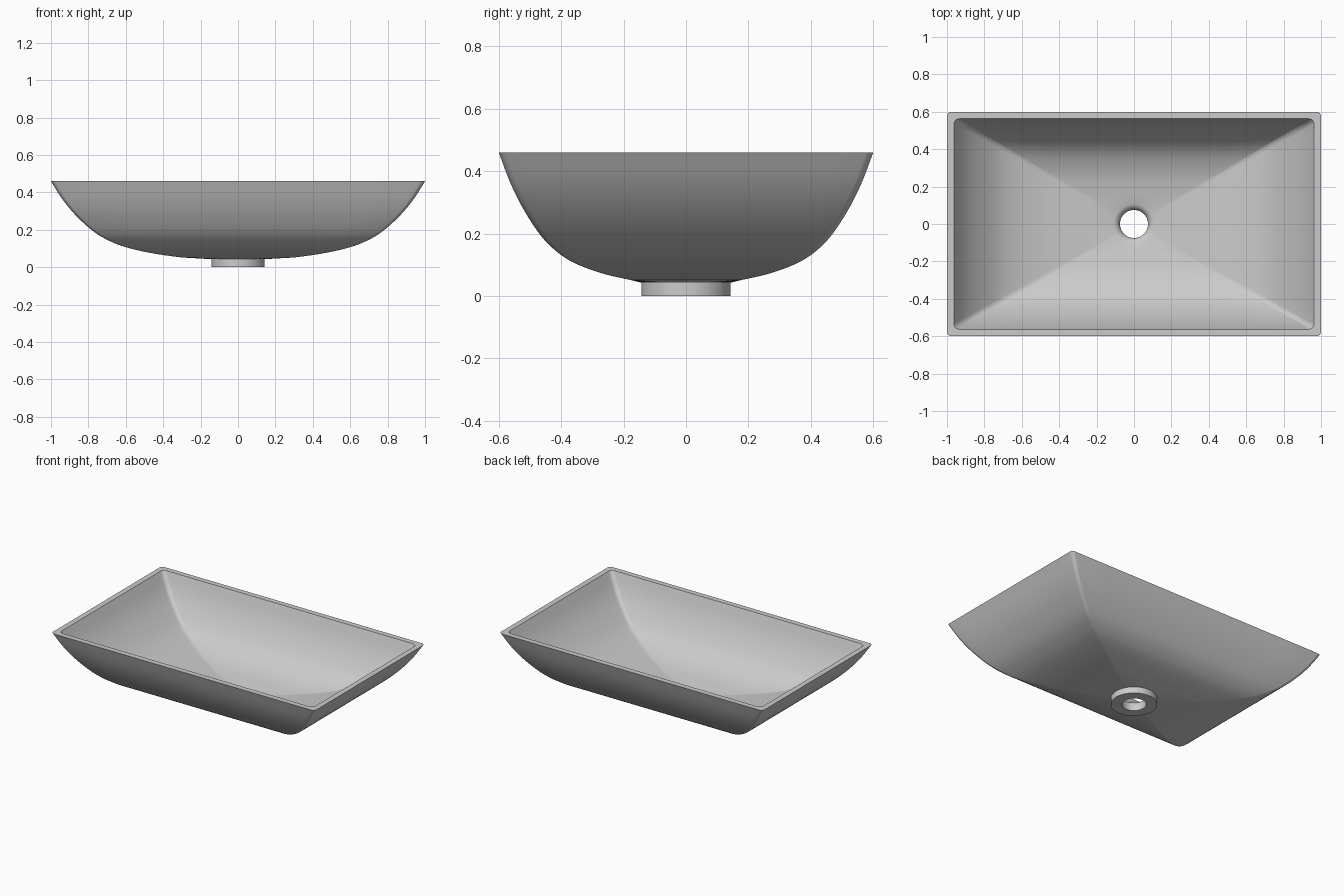
import bpy, bmesh, math

if "Cube" in bpy.data.objects:
    bpy.data.objects.remove(bpy.data.objects["Cube"])

HX, HY, RIM_Z, WALL = 1.0, 0.6, 0.46, 0.037


def rounded_rect(hx, hy, r, side=14, arc=8):
    """Rounded rectangle outline; points on the straight sides are evenly spaced by angle."""
    pts = []
    for i, (sx, sy) in enumerate([(1, 1), (-1, 1), (-1, -1), (1, -1)]):
        cx, cy = sx * (hx - r), sy * (hy - r)
        for k in range(arc + 1):
            a = math.pi / 2 * (i + k / arc)
            pts.append((cx + r * math.cos(a), cy + r * math.sin(a)))
        # straight run to the next corner
        a0 = math.atan2(hy, hx - r) if i % 2 else math.atan2(hx - r, hy)
        if i % 2:
            a0 = math.atan2(hy - r, hx)
        for k in range(1, side):
            s = math.tan(a0 * (1 - 2 * k / side))
            pts.append([(hy * s, hy), (-hx, hx * s), (-hy * s, -hy), (hx, -hx * s)][i])
    return pts


def smooth_profile(p, steps=5):
    """Catmull-Rom curve through the profile points."""
    q = [p[0]] + p + [p[-1]]
    out = []
    for a, b, c, d in zip(q, q[1:], q[2:], q[3:]):
        for k in range(steps):
            t = k / steps
            out.append(tuple(0.5 * (2 * b[j] + (c[j] - a[j]) * t
                       + (2 * a[j] - 5 * b[j] + 4 * c[j] - d[j]) * t * t
                       + (3 * b[j] - a[j] - 3 * c[j] + d[j]) * t ** 3) for j in (0, 1)))
    return out + [p[-1]]


outer = rounded_rect(HX, HY, 0.025)
inner = rounded_rect(HX - WALL, HY - WALL, 0.03)

# bowl profiles: (scale of the rim outline, height)
outer_profile = smooth_profile([(0.3, 0.052), (0.45, 0.073), (0.6, 0.107), (0.7, 0.147),
                                (0.78, 0.197), (0.87, 0.28), (0.94, 0.365), (1, RIM_Z)])
inner_profile = smooth_profile([(1, RIM_Z), (0.94, 0.37), (0.87, 0.294), (0.78, 0.22),
                                (0.7, 0.175), (0.6, 0.139), (0.45, 0.105), (0.25, 0.082)])


def scaled(outline, profile):
    return [[(x * t, y * t, z) for x, y in outline] for t, z in profile]


def circles(profile):
    angles = [math.atan2(y, x) for x, y in outer]
    return [[(r * math.cos(a), r * math.sin(a), z) for a in angles] for r, z in profile]


# closed shell: outside wall, rim, inside wall, drain funnel, drain collar
rings = scaled(outer, outer_profile) + scaled(inner, inner_profile)
rings += circles([(0.108, 0.074), (0.098, 0.071), (0.088, 0.064), (0.08, 0.054), (0.075, 0.04),
                  (0.075, 0.0), (0.143, 0.0), (0.143, 0.043)])

bm = bmesh.new()
loops = [[bm.verts.new(co) for co in ring] for ring in rings]
n = len(outer)
for a, b in zip(loops, loops[1:] + loops[:1]):
    for i in range(n):
        j = (i + 1) % n
        bm.faces.new((a[i], a[j], b[j], b[i]))
bmesh.ops.recalc_face_normals(bm, faces=bm.faces)
mesh = bpy.data.meshes.new("basin")
bm.to_mesh(mesh)
bm.free()

basin = bpy.data.objects.new("basin", mesh)
bpy.context.collection.objects.link(basin)
bpy.context.view_layer.objects.active = basin
basin.select_set(True)
bpy.ops.object.shade_smooth_by_angle(angle=math.radians(35))
